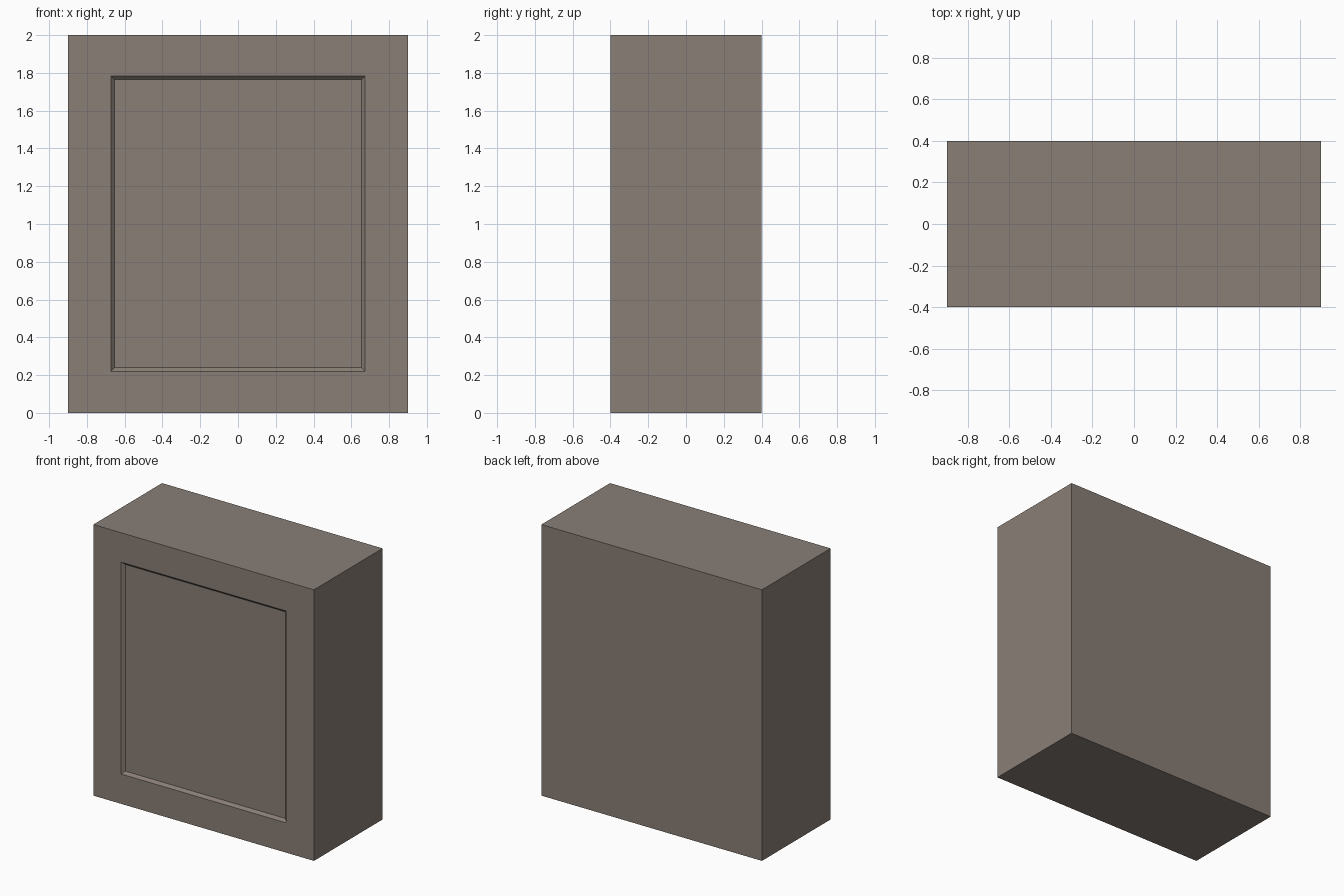
import bpy, bmesh
from mathutils import Vector

if "Cube" in bpy.data.objects:
    bpy.data.objects.remove(bpy.data.objects["Cube"])

# Solid cabinet block
bm = bmesh.new()
bmesh.ops.create_cube(bm, size=1)
bmesh.ops.scale(bm, vec=(1.8, 0.8, 2.0), verts=bm.verts)
bmesh.ops.translate(bm, vec=(0, 0, 1), verts=bm.verts)
bm.normal_update()


def inset_front(thickness, depth):
    """Inset the front face and push the new face into the block."""
    bm.faces.ensure_lookup_table()
    front = min(bm.faces, key=lambda f: f.calc_center_median().y + f.normal.y - f.calc_area() * 0.001)
    bmesh.ops.inset_region(bm, faces=[front], thickness=thickness)
    bmesh.ops.translate(bm, vec=(0, depth, 0), verts=front.verts)
    return front


# Wide flat border, sized to the panel outline
front = inset_front(0.225, 0)
for v in front.verts:
    v.co.x = 0.673 if v.co.x > 0 else -0.673
    v.co.z = 1.783 if v.co.z > 1 else 0.22

# Shallow recessed panel with a sloped edge
bmesh.ops.inset_region(bm, faces=[front], thickness=0.027)
bmesh.ops.translate(bm, vec=(0, 0.02, 0), verts=front.verts)

mesh = bpy.data.meshes.new("cabinet_body")
bm.to_mesh(mesh)
bm.free()
body = bpy.data.objects.new("cabinet_body", mesh)
bpy.context.collection.objects.link(body)

# Warm grey-brown finish
mat = bpy.data.materials.new("taupe")
mat.diffuse_color = (0.25, 0.21, 0.18, 1)
mat.use_nodes = True
mat.node_tree.nodes["Principled BSDF"].inputs["Base Color"].default_value = mat.diffuse_color
mesh.materials.append(mat)
